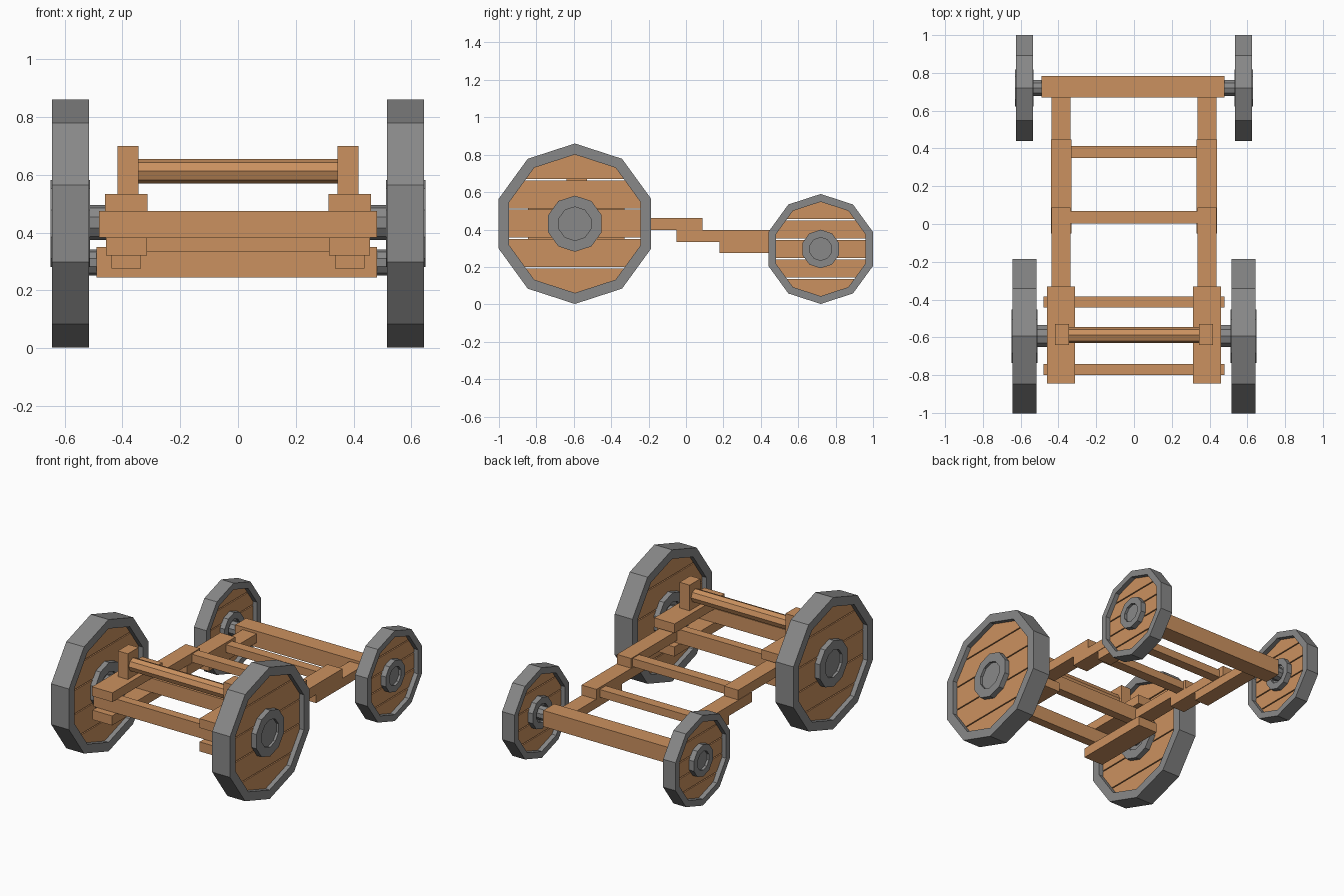
import bpy, bmesh, math
from mathutils import Vector

if "Cube" in bpy.data.objects:
    bpy.data.objects.remove(bpy.data.objects["Cube"])


def material(name, col):
    m = bpy.data.materials.new(name)
    m.diffuse_color = (*col, 1)
    m.use_nodes = True
    m.node_tree.nodes["Principled BSDF"].inputs["Base Color"].default_value = m.diffuse_color
    return m


WOOD = material("warm wood", (0.60, 0.285, 0.115))
IRON = material("grey iron", (0.25, 0.25, 0.25))


def finish(name, bm, mat):
    bmesh.ops.recalc_face_normals(bm, faces=bm.faces)
    me = bpy.data.meshes.new(name)
    bm.to_mesh(me)
    bm.free()
    me.materials.append(mat)
    ob = bpy.data.objects.new(name, me)
    bpy.context.collection.objects.link(ob)
    return ob


def box(name, x, y, z, mat=WOOD):
    """Beam between the given (min, max) ranges."""
    bm = bmesh.new()
    bmesh.ops.create_cube(bm, size=1)
    for v in bm.verts:
        v.co = Vector([(a + b) / 2 + c * (b - a) for (a, b), c in zip((x, y, z), v.co)])
    return finish(name, bm, mat)


def lathe(name, profile, centre, mat, n=10, closed=False):
    """Spin an (x, radius) profile about the x axis, one corner pointing up."""
    bm = bmesh.new()
    rings = []
    for i in range(n):
        a = 2 * math.pi * i / n
        rings.append([bm.verts.new((centre[0] + x, centre[1] + r * math.sin(a),
                                    centre[2] + r * math.cos(a))) for x, r in profile])
    m = len(profile)
    for i in range(n):
        p, q = rings[i], rings[(i + 1) % n]
        for j in range(m if closed else m - 1):
            k = (j + 1) % m
            bm.faces.new((p[j], p[k], q[k], q[j]))
    bmesh.ops.remove_doubles(bm, verts=bm.verts, dist=1e-5)
    bmesh.ops.dissolve_degenerate(bm, edges=bm.edges, dist=1e-5)
    return finish(name, bm, mat)


def rod(name, x0, x1, r, y, z, mat, n):
    return lathe(name, [(x0, 0), (x0, r), (x1, r), (x1, 0)], (0, y, z), mat, n)


def planks(name, c, r, half, pitch, gap):
    """Five boards cut out of a ten-sided disc."""
    bm = bmesh.new()
    for k in range(-2, 3):
        part = bmesh.new()
        vs = [part.verts.new((c[0] - half, c[1] + r * math.sin(i * math.pi / 5),
                              c[2] + r * math.cos(i * math.pi / 5))) for i in range(10)]
        part.faces.new(vs)
        for s in (-1, 1):
            if k * s == 2:
                continue
            h = c[2] + k * pitch + s * (pitch - gap) / 2
            bmesh.ops.bisect_plane(part, geom=part.verts[:] + part.edges[:] + part.faces[:],
                                   plane_co=(0, 0, h), plane_no=(0, 0, s), clear_outer=True)
        for f in part.faces[:]:
            pts = [v.co.copy() for v in f.verts]
            a = [bm.verts.new(p) for p in pts]
            b = [bm.verts.new(p + Vector((2 * half, 0, 0))) for p in pts]
            bm.faces.new(a)
            bm.faces.new(b[::-1])
            for i in range(len(a)):
                j = (i + 1) % len(a)
                bm.faces.new((a[i], a[j], b[j], b[i]))
        part.free()
    finish(name, bm, WOOD)


def wheel(name, c, r, rin, half, hub, cap, pitch):
    # iron tyre, boards, then hub with sunken caps on both sides
    lathe(name + "_rim", [(-half, rin), (-half, r), (half, r), (half, rin)], c, IRON, closed=True)
    planks(name + "_planks", c, rin + 0.01, half - 0.03, pitch, 0.007)
    h, d = half + 0.004, half - 0.012
    lathe(name + "_hub", [(-d, 0), (-d, cap), (-h, cap), (-h, hub),
                          (h, hub), (h, cap), (d, cap), (d, 0)], c, IRON)


for side, s in (("left", -1), ("right", 1)):
    def span(a, b):
        return tuple(sorted((s * a, s * b)))

    # wheels and stub axles
    wheel(f"{side}_front_wheel", (s * 0.58, -0.594, 0.431), 0.429, 0.37, 0.064, 0.15, 0.09, 0.157)
    wheel(f"{side}_rear_wheel", (s * 0.58, 0.72, 0.296), 0.294, 0.252, 0.045, 0.103, 0.061, 0.104)
    rod(f"{side}_front_axle", *span(0.42, 0.54), 0.061, -0.594, 0.435, IRON, 10)
    rod(f"{side}_rear_axle", *span(0.45, 0.55), 0.045, 0.72, 0.297, IRON, 10)
    # front plates sandwiching the cross bars
    box(f"{side}_upper_plate", span(0.313, 0.46), (-0.845, -0.33), (0.473, 0.533))
    box(f"{side}_lower_plate", span(0.315, 0.457), (-0.845, -0.33), (0.32, 0.382))
    # stepped side rails
    box(f"{side}_front_rail", span(0.335, 0.437), (-0.42, 0.087), (0.398, 0.461))
    box(f"{side}_middle_rail", span(0.332, 0.44), (-0.05, 0.447), (0.333, 0.398))
    box(f"{side}_rear_rail", span(0.335, 0.437), (0.18, 0.69), (0.275, 0.333))
    # posts holding the round bar
    box(f"{side}_post", span(0.345, 0.417), (-0.64, -0.53), (0.53, 0.70))

# cross members
rod("round_bar", -0.35, 0.35, 0.043, -0.588, 0.612, WOOD, 8)
box("front_cross_bar", (-0.48, 0.48), (-0.80, -0.742), (0.382, 0.474))
box("second_cross_bar", (-0.48, 0.48), (-0.442, -0.385), (0.382, 0.474))
box("front_slat", (-0.34, 0.34), (0.003, 0.07), (0.402, 0.455))
box("rear_slat", (-0.34, 0.34), (0.35, 0.413), (0.334, 0.385))
box("rear_axle_beam", (-0.49, 0.48), (0.67, 0.783), (0.245, 0.35))
